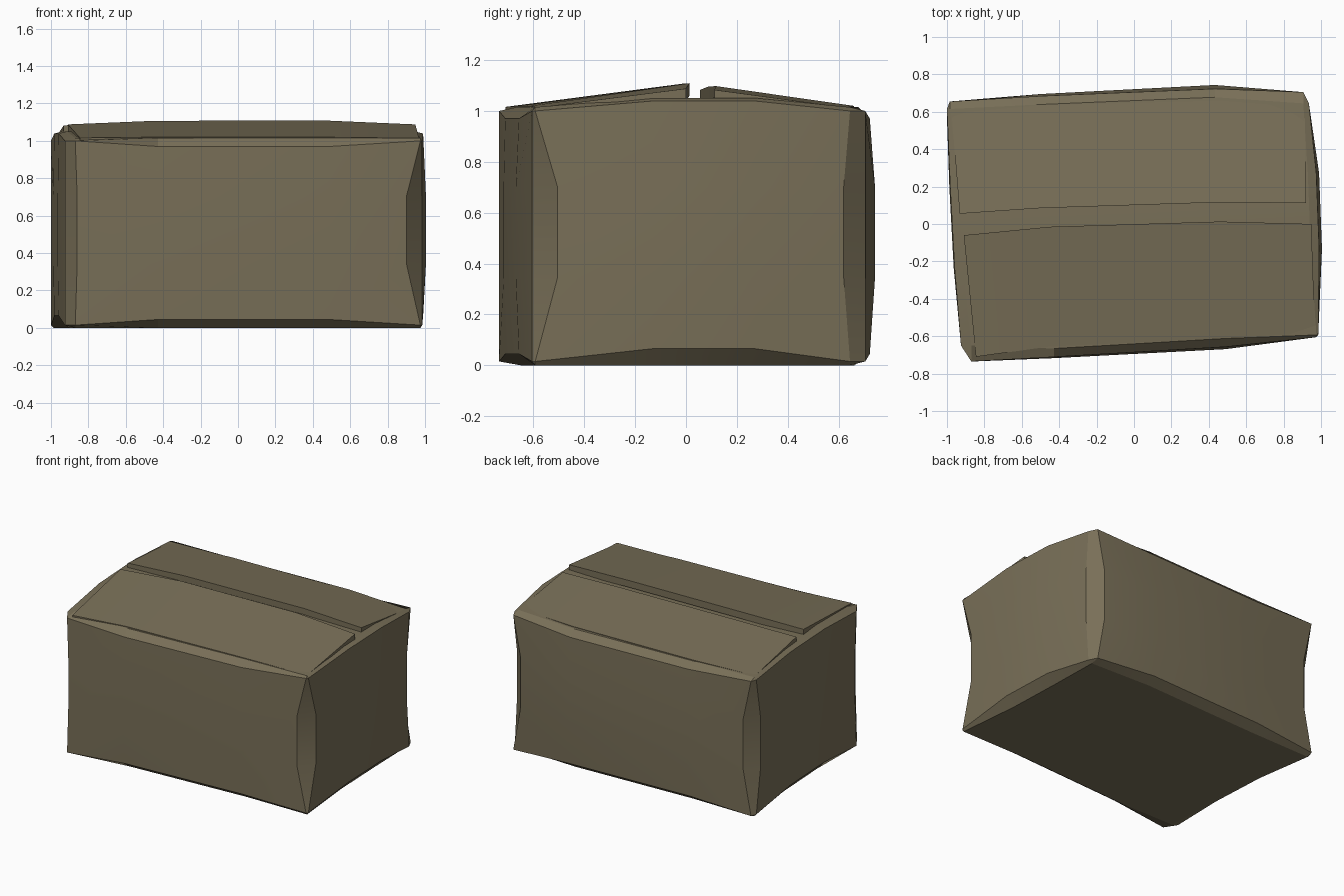
import bpy, math
from itertools import product

if "Cube" in bpy.data.objects:
    bpy.data.objects.remove(bpy.data.objects["Cube"])

card = bpy.data.materials.new("brown cardboard")
card.diffuse_color = (0.19, 0.16, 0.097, 1)
card.use_nodes = True
card.node_tree.nodes["Principled BSDF"].inputs["Base Color"].default_value = card.diffuse_color


def make(name, verts, faces):
    me = bpy.data.meshes.new(name)
    me.from_pydata(verts, [], faces)
    ob = bpy.data.objects.new(name, me)
    bpy.context.collection.objects.link(ob)
    me.materials.append(card)
    bpy.context.view_layer.objects.active = ob
    ob.select_set(True)
    bpy.ops.object.mode_set(mode='EDIT')
    bpy.ops.mesh.select_all(action='SELECT')
    bpy.ops.mesh.normals_make_consistent(inside=False)
    bpy.ops.object.mode_set(mode='OBJECT')
    bpy.ops.object.shade_smooth_by_angle(angle=math.radians(12))
    ob.select_set(False)
    return ob


# Skewed plan corners: position, worn amount at the ends, worn amount midway
PLAN = {(0, 0): ((-.925, -.735), (.055, .085), (.065, .10)),
        (1, 0): ((.985, -.605), (.01, .012), (.085, .10)),
        (1, 1): ((.935, .705), (.03, .06), (.09, .085)),
        (0, 1): ((-1.0, .655), (.015, .04), (.08, .09))}
T = ((0, .26, .74, 1), (0, .36, .67, 1), (0, .34, .69, 1))
TOP = 1.015


def base(i):
    """Point on the bulging, skewed block for grid index i."""
    u, v, w = (T[a][i[a]] for a in range(3))
    x = y = 0
    for (a, b), (p, _, _) in PLAN.items():
        k = (u if a else 1 - u) * (v if b else 1 - v)
        x += k * p[0]
        y += k * p[1]
    z = w * TOP
    midx, midy, midz = (i[a] in (1, 2) for a in range(3))
    g = 1.0 if midz else 0.6
    if midy:
        x += g * {0: -.012, 3: .038}.get(i[0], 0)
        z += .036 if i[2] == 3 else 0
    if midx:
        k = 1 if i[0] == 1 else 1.9
        y += g * {0: -.016 * k, 3: .027 * k}.get(i[1], 0)
    return [x, y, z]


def wear(axis, i):
    """Pull the border of one panel inwards so worn edges open up."""
    p = base(i)
    for b in range(3):
        if b == axis or i[b] not in (0, 3):
            continue
        c = 3 - axis - b
        mid = i[c] in (1, 2)
        corner = PLAN[(i[0] // 3, i[1] // 3)] if i[0] in (0, 3) and i[1] in (0, 3) else None
        if b == 2:
            low = i[2] == 0
            d = .015 if not mid else (.045 if c == 0 else (.065 if low else .012))
        elif c == 2:
            d = corner[2 if mid else 1][b]
        else:
            d = (.06 if i[2] == 0 else .045) if mid else corner[1][b]
        p[b] += d if i[b] == 0 else -d
    return p


# Box body: six panels, twelve worn edges, eight corner facets
verts, faces, key = [], [], {}


def vid(axis, i):
    k = (axis, tuple(i))
    if k not in key:
        key[k] = len(verts)
        verts.append(wear(axis, k[1]))
    return key[k]


def idx(vals):
    return [vals[a] for a in range(3)]


for axis in range(3):
    b, c = [a for a in range(3) if a != axis]
    for s, m, n in product((0, 3), range(3), range(3)):
        faces.append([vid(axis, idx({axis: s, b: m + q, c: n + r}))
                      for q, r in ((0, 0), (1, 0), (1, 1), (0, 1))])
    for s, t, n in product((0, 3), (0, 3), range(3)):
        lo, hi = (idx({axis: n + q, b: s, c: t}) for q in (0, 1))
        faces.append([vid(b, lo), vid(b, hi), vid(c, hi), vid(c, lo)])
for cor in product((0, 3), repeat=3):
    faces.append([vid(a, cor) for a in range(3)])
make("box_body", verts, faces)


# Lid flaps: hinge line and raised lip, with cardboard thickness
def flap(name, outer, inner, thick):
    n = len(outer)
    v = list(outer) + list(inner)
    v += [(x, y, z - .02) for x, y, z in outer]
    v += [(x, y, z - thick) for x, y, z in inner]
    f = []
    for k in range(n - 1):
        a, b2, c2, d = k, k + n, k + 2 * n, k + 3 * n
        f += [(a, a + 1, b2 + 1, b2), (c2, c2 + 1, d + 1, d),
              (a, a + 1, c2 + 1, c2), (b2, b2 + 1, d + 1, d)]
    for k in (0, n - 1):
        f.append((k, k + n, k + 3 * n, k + 2 * n))
    make(name, v, f)


flap("front_flap",
     [(-.845, -.71, 1.016), (-.45, -.655, 1.02), (.46, -.612, 1.02), (.968, -.582, 1.014)],
     [(-.91, -.06, 1.088), (-.45, -.015, 1.107), (.46, .013, 1.109), (.948, 0, 1.088)], .05)
flap("back_flap",
     [(-.975, .592, 1.016), (-.5, .635, 1.02), (.46, .66, 1.02), (.912, .625, 1.014)],
     [(-.932, .055, 1.083), (-.5, .085, 1.095), (.46, .116, 1.098), (.92, .112, 1.083)], .045)
